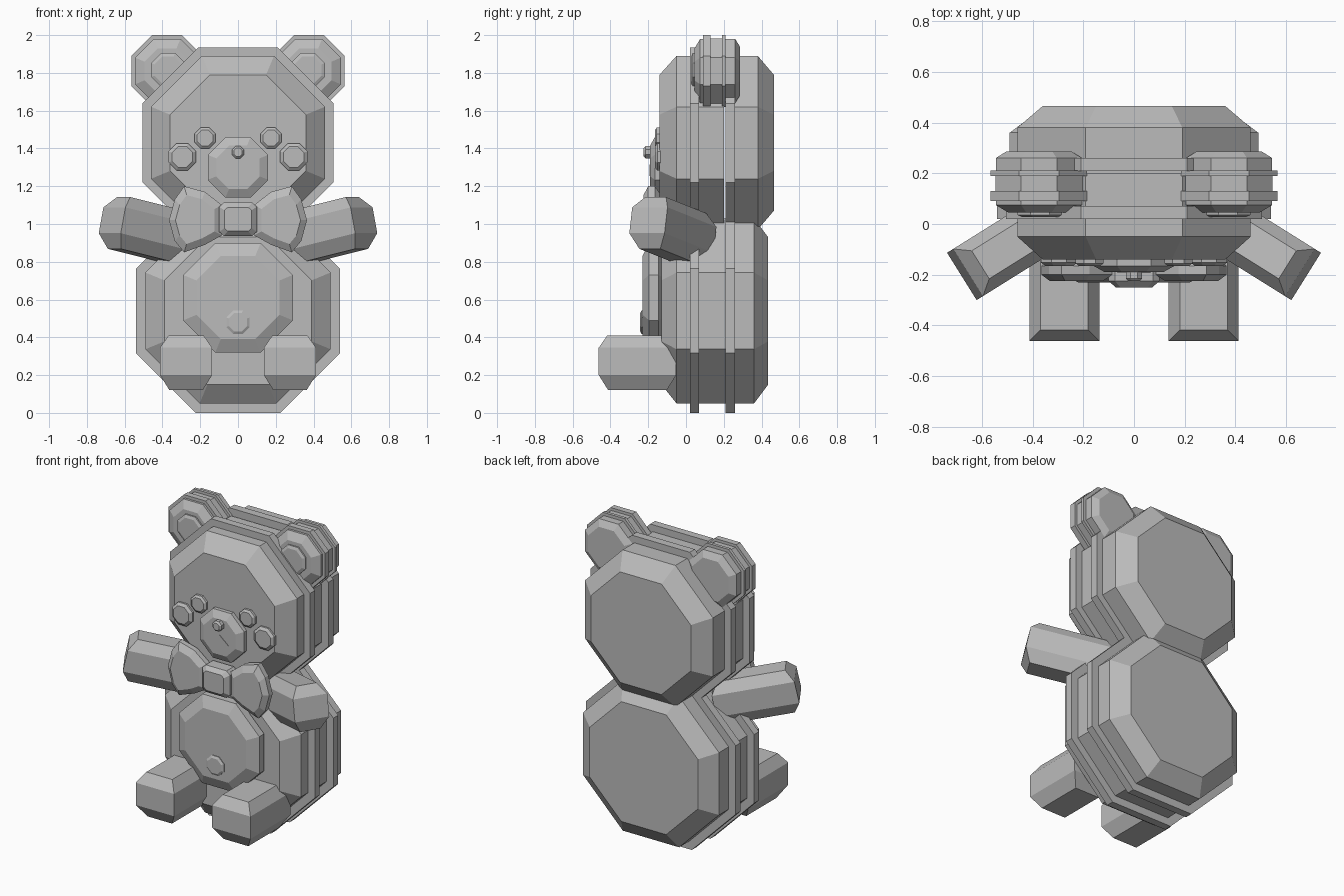
import bpy, bmesh, math
from mathutils import Matrix, Vector

cube = bpy.data.objects.get("Cube")
if cube:
    bpy.data.objects.remove(cube, do_unlink=True)

grey = bpy.data.materials.new("plain_grey")
grey.use_nodes = True
grey.diffuse_color = (0.5, 0.5, 0.5, 1)
grey.node_tree.nodes["Principled BSDF"].inputs["Base Color"].default_value = (0.5, 0.5, 0.5, 1)

CHAMFER = math.tan(math.pi / 8)


def loft(name, rings, matrix=Matrix()):
    """Skin a list of equal-sized point rings and cap both ends."""
    bm = bmesh.new()
    loops = [[bm.verts.new(matrix @ Vector(p)) for p in ring] for ring in rings]
    n = len(loops[0])
    for a, b in zip(loops, loops[1:]):
        for i in range(n):
            j = (i + 1) % n
            bm.faces.new((a[i], a[j], b[j], b[i]))
    bm.faces.new(loops[0])
    bm.faces.new(loops[-1])
    bmesh.ops.recalc_face_normals(bm, faces=bm.faces)
    mesh = bpy.data.meshes.new(name)
    bm.to_mesh(mesh)
    bm.free()
    mesh.materials.append(grey)
    obj = bpy.data.objects.new(name, mesh)
    bpy.context.collection.objects.link(obj)
    return obj


def octagon(w=1.0, h=1.0, c=CHAMFER):
    return [(w, -h * c), (w, h * c), (w * c, h), (-w * c, h),
            (-w, h * c), (-w, -h * c), (-w * c, -h), (w * c, -h)]


def disc(name, x, z, layers, shape=None):
    """Stack scaled outlines along y; layers are (y, scale)."""
    shape = shape or octagon()
    return loft(name, [[(x + px * s, y, z + pz * s) for px, pz in shape] for y, s in layers])


def limb(name, hw, hl, levels, matrix):
    """Block with its top and bottom drawn in; levels are (z, inset)."""
    rings = []
    for z, inset in levels:
        w, l = hw - inset, hl - inset
        rings.append([(-w, -l, z), (w, -l, z), (w, l, z), (-w, l, z)])
    return loft(name, rings, matrix)


# Head: front half, then back half behind a thin seam
disc("head_front", 0, 1.43, [(-0.14, 0.36), (-0.05, 0.46), (0.02, 0.46), (0.02, 0.505),
                             (0.07, 0.505), (0.07, 0.46), (0.2, 0.46)])
disc("head_back", 0, 1.43, [(0.208, 0.505), (0.26, 0.505), (0.26, 0.46),
                            (0.38, 0.46), (0.465, 0.36)])

# Body with two raised bands
disc("body", 0, 0.54, [(-0.13, 0.39), (-0.05, 0.49), (0.02, 0.49), (0.02, 0.54),
                       (0.07, 0.54), (0.07, 0.49), (0.21, 0.49), (0.21, 0.54),
                       (0.26, 0.54), (0.26, 0.49), (0.36, 0.49), (0.435, 0.39)])

# Belly and navel
disc("belly_patch", 0, 0.61, [(-0.23, 0.22), (-0.195, 0.29), (-0.145, 0.29), (-0.12, 0.25)])
disc("navel", 0, 0.48, [(-0.243, 0.048), (-0.235, 0.062), (-0.2, 0.062)])

# Face
disc("muzzle", 0, 1.3, [(-0.19, 0.115), (-0.165, 0.16), (-0.13, 0.16)])
disc("nose", 0, 1.38, [(-0.225, 0.022), (-0.215, 0.032), (-0.18, 0.032)])

# Bow tie knot
disc("bow_knot", 0, 1.025, [(-0.25, 0.72), (-0.225, 1), (-0.15, 1)], octagon(0.1, 0.088, 0.75))

lobe = [(-0.15, 0.08), (-0.06, 0.15), (0.05, 0.18), (0.1, 0.11),
        (0.13, 0.0), (0.1, -0.11), (0.05, -0.17), (-0.06, -0.13), (-0.15, -0.08)]

for side, s in (("left", 1), ("right", -1)):
    # Mouth stroke
    stroke = Matrix.Translation((s * 0.03, -0.191, 1.285)) @ Matrix.Rotation(s * math.radians(40), 4, "Y")
    limb(side + "_mouth_stroke", 0.042, 0.002, [(-0.004, 0), (0.004, 0)], stroke)

    # Eyes and cheeks
    disc(side + "_eye", s * 0.175, 1.455, [(-0.165, 0.042), (-0.155, 0.055), (-0.13, 0.055)])
    disc(side + "_cheek", s * 0.295, 1.355, [(-0.165, 0.055), (-0.152, 0.072), (-0.13, 0.072)])

    # Ears with two raised bands and an inner plate
    disc(side + "_ear", s * 0.375, 1.81, [(0.045, 0.12), (0.075, 0.17), (0.09, 0.17), (0.09, 0.19),
                                          (0.13, 0.19), (0.13, 0.172), (0.19, 0.172), (0.19, 0.19),
                                          (0.21, 0.19), (0.21, 0.17), (0.26, 0.17), (0.285, 0.13)])
    disc(side + "_inner_ear", s * 0.37, 1.815, [(0.028, 0.072), (0.036, 0.09), (0.06, 0.09)])

    # Bow tie lobes
    disc(side + "_bow_lobe", s * 0.235, 1.02, [(-0.225, 0.74), (-0.2, 1), (-0.165, 1), (-0.14, 0.8)],
         [(s * x, z) for x, z in lobe])

    # Arms reach outward, forward and slightly up
    turn = Matrix.Rotation(math.radians(-32 if s > 0 else -148), 4, "Z")
    lift = Matrix.Rotation(math.radians(-12), 4, "Y")
    limb(side + "_arm", 0.25, 0.11, [(-0.14, 0.045), (-0.065, 0), (0.075, 0), (0.14, 0.045)],
         Matrix.Translation((s * 0.46, -0.07, 0.963)) @ turn @ lift)

    # Legs point straight forward
    limb(side + "_leg", 0.138, 0.205, [(0.12, 0.05), (0.2, 0), (0.345, 0), (0.41, 0.045)],
         Matrix.Translation((s * 0.275, -0.257, 0)))
